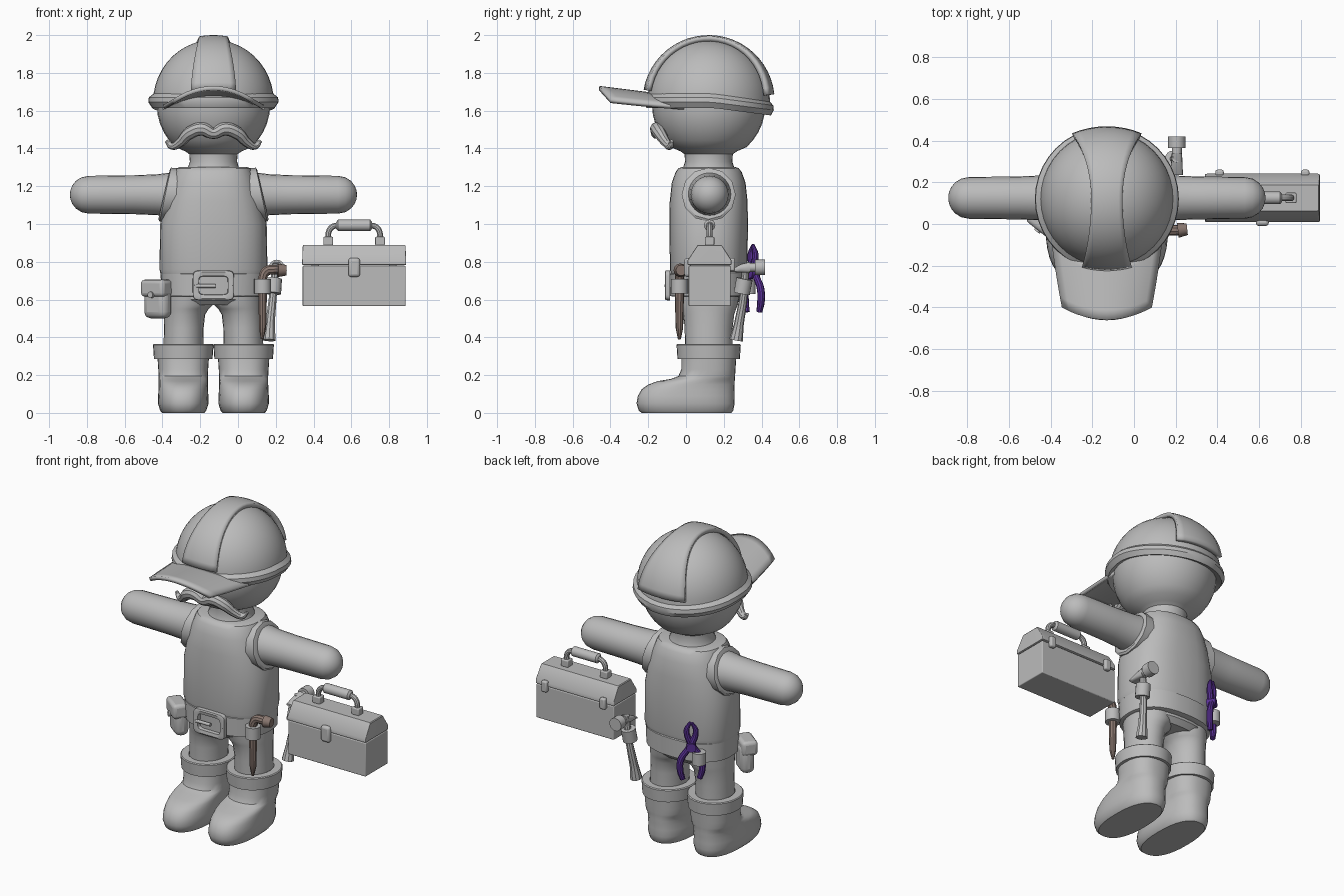
import bpy, bmesh, math
from mathutils import Vector

if "Cube" in bpy.data.objects:
    bpy.data.objects.remove(bpy.data.objects["Cube"])

CX, CY = -0.13, 0.12          # body axis


def material(name, rgb):
    m = bpy.data.materials.new(name)
    m.diffuse_color = (*rgb, 1)
    m.use_nodes = True
    m.node_tree.nodes["Principled BSDF"].inputs["Base Color"].default_value = m.diffuse_color
    return m


GREY = material("plain grey", (0.5, 0.5, 0.5))
BROWN = material("dull brown", (0.25, 0.185, 0.16))
PURPLE = material("purple", (0.10, 0.03, 0.30))


def make(name, verts, faces, mat=GREY):
    me = bpy.data.meshes.new(name)
    me.from_pydata([tuple(v) for v in verts], [], faces)
    bm = bmesh.new()
    bm.from_mesh(me)
    bmesh.ops.recalc_face_normals(bm, faces=bm.faces)
    bm.to_mesh(me)
    bm.free()
    ob = bpy.data.objects.new(name, me)
    bpy.context.collection.objects.link(ob)
    me.materials.append(mat)
    return ob


def loft(name, rings, n=32, mat=GREY, loop=False):
    """Skin superellipse rings, each (centre, u axis, v axis, exponent)."""
    verts, faces = [], []
    for c, u, v, e in rings:
        for k in range(n):
            a = 2 * math.pi * k / n
            ca, sa = math.cos(a), math.sin(a)
            p = math.copysign(abs(ca) ** (2 / e), ca)
            q = math.copysign(abs(sa) ** (2 / e), sa)
            verts.append(Vector(c) + Vector(u) * p + Vector(v) * q)
    m = len(rings)
    for r in range(m if loop else m - 1):
        for k in range(n):
            a, b, r2 = r * n, (r + 1) % m * n, (k + 1) % n
            faces.append((a + k, a + r2, b + r2, b + k))
    if not loop:
        faces += [tuple(range(n)), tuple(range((m - 1) * n, m * n))]
    return make(name, verts, faces, mat)


def zloft(name, rows, cx=CX, n=32, mat=GREY, e=2, loop=False):
    """Rows of (z, x radius, front y, back y)."""
    return loft(name, [((cx, (f + b) / 2, z), (rx, 0, 0), (0, (b - f) / 2, 0), e)
                       for z, rx, f, b in rows], n, mat, loop)


def around(z, rx, ry):
    return (z, rx, CY - ry, CY + ry)


def rod(name, a, b, r1, r2=None, n=16, mat=GREY):
    a, b = Vector(a), Vector(b)
    u = (b - a).orthogonal().normalized()
    v = (b - a).normalized().cross(u)
    r2 = r2 or r1
    return loft(name, [(a, u * r1, v * r1, 2), (b, u * r2, v * r2, 2)], n, mat)


def tube(name, pts, radii, mat=GREY):
    cu = bpy.data.curves.new(name, 'CURVE')
    cu.dimensions = '3D'
    cu.bevel_depth, cu.bevel_resolution, cu.resolution_u = 1, 3, 6
    cu.use_fill_caps = True
    sp = cu.splines.new('BEZIER')
    sp.bezier_points.add(len(pts) - 1)
    for bp, p, r in zip(sp.bezier_points, pts, radii):
        bp.co, bp.radius = p, r
        bp.handle_left_type = bp.handle_right_type = 'AUTO'
    ob = bpy.data.objects.new(name, cu)
    bpy.context.collection.objects.link(ob)
    cu.materials.append(mat)
    bpy.ops.object.select_all(action='DESELECT')
    ob.select_set(True)
    bpy.context.view_layer.objects.active = ob
    bpy.ops.object.convert(target='MESH')


def box(name, loc, size, rot=0, bevel=0.01, mat=GREY):
    bpy.ops.mesh.primitive_cube_add(size=1, location=loc, rotation=(0, 0, rot))
    ob = bpy.context.object
    ob.name, ob.scale = name, size
    bpy.ops.object.transform_apply(location=False, rotation=False)
    ob.data.materials.append(mat)
    mod = ob.modifiers.new("bevel", 'BEVEL')
    mod.width, mod.segments = bevel, 3
    return ob


def sheet(name, point, nu, nv, thick):
    """Solid sheet from point(s, t), s in -1..1 and t in 0..1."""
    verts = [point(2 * i / nu - 1, j / nv) for j in range(nv + 1) for i in range(nu + 1)]
    w = nu + 1
    faces = [(j * w + i, j * w + i + 1, (j + 1) * w + i + 1, (j + 1) * w + i)
             for j in range(nv) for i in range(nu)]
    ob = make(name, verts, faces)
    mod = ob.modifiers.new("thickness", 'SOLIDIFY')
    mod.thickness, mod.offset = thick, 0


# head and neck
head = [around(z, r, r) for z, r in ((1.26, .15), (1.30, .135), (1.33, .125), (1.37, .128), (1.385, .15))]
for i in range(15):
    a = math.radians(-48 + 9.5 * i)
    r = 0.3 * math.cos(a)
    head.append(around(1.63 + 0.3 * math.sin(a), r, r))
zloft("head", head)

# hard hat: dome, tilted rim, raised ridge, arched peak
zloft("helmet_dome", [around(1.645 + .33 * math.sin(a), .32 * math.cos(a), .325 * math.cos(a))
                      for a in [math.radians(d) for d in range(0, 90, 8)]], n=40)
rim = zloft("helmet_rim", [around(1.70, .305, .31), around(1.67, .342, .342),
                           around(1.645, .345, .345), around(1.615, .325, .33),
                           around(1.63, .29, .29)], n=40, loop=True)
for v in rim.data.vertices:
    v.co.z -= 0.13 * max(0, v.co.y - CY - 0.02)


def ridge_point(s, t):
    a = math.radians(10 + 164 * t)
    c = math.cos(a)
    x = s * (.073 + (.045 * c * c if c > 0 else .09 * c * c))
    r = math.sqrt(.337 ** 2 - x * x * .8)
    return (CX + x, CY - r * c, 1.65 + r * math.sin(a))


def peak_point(s, t):
    x = s * (.27 - .06 * t)
    inner, outer = CY - math.sqrt(.30 ** 2 - x * x), -.46 + .06 * s * s
    return (CX + x, inner + (outer - inner) * t, 1.685 + .035 * t - .07 * s * s)


sheet("helmet_ridge", ridge_point, 8, 24, .026)
sheet("helmet_peak", peak_point, 12, 6, .022)

# moustache
half = ((.06, -.155, 1.503, .036), (.125, -.14, 1.482, .034), (.18, -.105, 1.43, .025),
        (.22, -.085, 1.412, .019), (.25, -.075, 1.44, .009))
full = [(-x, y, z, r) for x, y, z, r in reversed(half)] + [(0, -.155, 1.48, .03)] + list(half)
tube("moustache", [(CX + x, y, z) for x, y, z, r in full], [r for *_, r in full])

# shirt
zloft("shirt", [around(.735, .28, .20), around(.76, .286, .205), around(1.0, .282, .208),
                around(1.12, .255, .206), around(1.22, .225, .195), around(1.275, .205, .175),
                around(1.295, .195, .16), around(1.302, .175, .14)], e=2.5)

# arms and sleeve openings, legs and boots
for side, tag in ((-1, "right"), (1, "left")):
    arm = [(.12, .13), (.22, .118), (.30, .108), (.42, .103), (.66, .10)]
    arm += [(.66 + .1 * math.sin(a), .1 * math.cos(a)) for a in (.4, .75, 1.05, 1.3, 1.5)]
    loft(tag + "_arm", [((CX + side * d, CY + .005, 1.155), (0, r, 0), (0, 0, r), 2) for d, r in arm], 24)
    loft(tag + "_sleeve", [((CX + side * d, CY, 1.155), (side * k, 0, r), (0, r, 0), 2)
                           for d, k, r in ((.14, 0, .14), (.255, -.03, .143), (.262, -.03, .13))], 12)
    lx = CX + side * .155
    loft(tag + "_leg", [((CX + side * c, CY, z), (r, 0, 0), (0, d, 0), 2) for z, c, r, d in
                        ((.30, .16, .105, .125), (.45, .157, .105, .127), (.52, .152, .108, .135),
                         (.55, .143, .117, .145), (.575, .13, .13, .155), (.66, .125, .13, .165))], 24)
    bx = CX + side * .16
    zloft(tag + "_boot", [(0, .112, -.235, .24), (.012, .122, -.25, .25), (.05, .134, -.262, .258),
                          (.09, .133, -.255, .256), (.125, .131, -.235, .257), (.15, .13, -.20, .258),
                          (.168, .13, -.15, .258), (.18, .13, -.08, .259), (.195, .13, -.04, .26),
                          (.23, .132, -.025, .262), (.35, .14, -.025, .27)], bx, e=2.4)
    zloft(tag + "_boot_cuff", [(.285, .13, -.02, .265), (.285, .155, -.045, .285),
                               (.36, .16, -.05, .29), (.365, .155, -.045, .285),
                               (.365, .11, -.005, .245), (.30, .11, -.005, .245)], bx, loop=True)

# hips, belt and buckle
zloft("hips", [around(.57, .22, .14), around(.60, .25, .17), around(.75, .262, .185)], e=2.4)
zloft("belt", [around(.615, .262, .19), around(.62, .275, .205), around(.735, .28, .208),
               around(.742, .268, .195)], e=2.4)
loft("buckle_frame", [((CX, y, .675), (w, 0, 0), (0, 0, h), 7) for y, w, h in
                      ((-.085, .11, .08), (-.108, .108, .078), (-.112, .10, .07),
                       (-.108, .078, .05), (-.085, .076, .048))], 32, loop=True)
rod("buckle_pin", (CX - .09, -.105, .672), (CX + .01, -.105, .672), .010)

# belt pouch with flap and button
ang = math.radians(-38)
out = Vector((math.sin(ang), -math.cos(ang), 0))
pc = Vector((-.425, .015, .60))
box("pouch", pc + Vector((0, 0, -.01)), (.15, .085, .18), ang, .035)
box("pouch_flap", pc + out * .01 + Vector((0, 0, .06)), (.155, .095, .09), ang, .02)
rod("pouch_button", pc + out * .05 + Vector((0, 0, .025)), pc + out * .066 + Vector((0, 0, .025)), .017)

# bent brown bar in its belt loop
tube("pry_bar", [(.128, -.035, .39), (.13, -.035, .45), (.13, -.035, .62), (.13, -.035, .71),
                 (.15, -.03, .75), (.195, -.03, .758), (.225, -.03, .757)],
     [.008, .02, .024, .024, .026, .026, .024], BROWN)
rod("pry_bar_end", (.21, -.03, .755), (.255, -.025, .755), .036, .028, mat=BROWN)
rod("pry_bar_loop", (.13, -.035, .632), (.13, -.035, .708), .045)

# hammer on the hip
tube("hammer_handle", [(.165, .265, .385), (.17, .28, .47), (.185, .305, .62), (.20, .315, .79)],
     [.036, .026, .021, .02])
rod("hammer_neck", (.205, .325, .77), (.205, .37, .77), .024)
rod("hammer_face", (.205, .365, .77), (.205, .418, .77), .041)
loft("hammer_claw", [((.205, y, z), (w, 0, 0), (0, 0, h), 3) for y, z, w, h in
                     ((.34, .77, .024, .03), (.29, .765, .027, .022), (.235, .752, .03, .006))], 16)
rod("hammer_loop", (.185, .295, .632), (.19, .31, .71), .043)

# pliers at the back, crossing at the pivot
pv = Vector((-.285, .355, .74))
along = Vector((-.8, -.6, 0)).normalized()
for s, tag in ((-1, "outer"), (1, "inner")):
    path = ((.008, .15, .009), (.03, .10, .017), (.012, .03, .02), (-.018, -.02, .018),
            (-.055, -.08, .02), (-.06, -.15, .02), (-.045, -.205, .016))
    tube("pliers_" + tag, [pv + along * (s * a) + Vector((0, .006 * s, b)) for a, b, _ in path],
         [r for *_, r in path], PURPLE)
nrm = Vector((-.6, .8, 0))
rod("pliers_pivot", pv - nrm * .025, pv + nrm * .028, .028, mat=PURPLE)
pl = pv + along * .045
rod("pliers_loop", pl + Vector((0, 0, -.11)), pl + Vector((0, 0, -.035)), .04)

# toolbox: tray, lid, latches and handle
TX, TY = .615, .125
box("toolbox_body", (TX, TY, .672), (.545, .222, .214), 0, .005)
loft("toolbox_lid", [((TX, TY, z), (w, 0, 0), (0, d, 0), 60) for z, w, d in
                     ((.782, .268, .11), (.785, .275, .116), (.808, .275, .116),
                      (.885, .272, .066), (.89, .268, .062))], 64)
box("front_latch", (TX, .008, .77), (.062, .035, .10), 0, .015)
for x in (-.205, .205):
    box("back_latch", (TX + x, .245, .785), (.04, .03, .07), 0, .01)
for s in (-1, 1):
    box("handle_post", (TX + s * .137, TY, .91), (.052, .05, .045), 0, .006)
    tube("handle_arm", [(TX + s * .137, TY, .92), (TX + s * .134, TY, .96),
                        (TX + s * .115, TY, .985), (TX + s * .08, TY, .993)], [.016] * 4)
loft("handle_grip", [((TX + d, TY, .993), (0, r, 0), (0, 0, r), 2) for d, r in
                     ((-.095, .018), (-.085, .03), (.085, .03), (.095, .018))], 20)

# smooth shading with sharp edges kept
bpy.ops.object.select_all(action='SELECT')
bpy.context.view_layer.objects.active = bpy.data.objects["head"]
bpy.ops.object.shade_smooth_by_angle(angle=math.radians(35))
